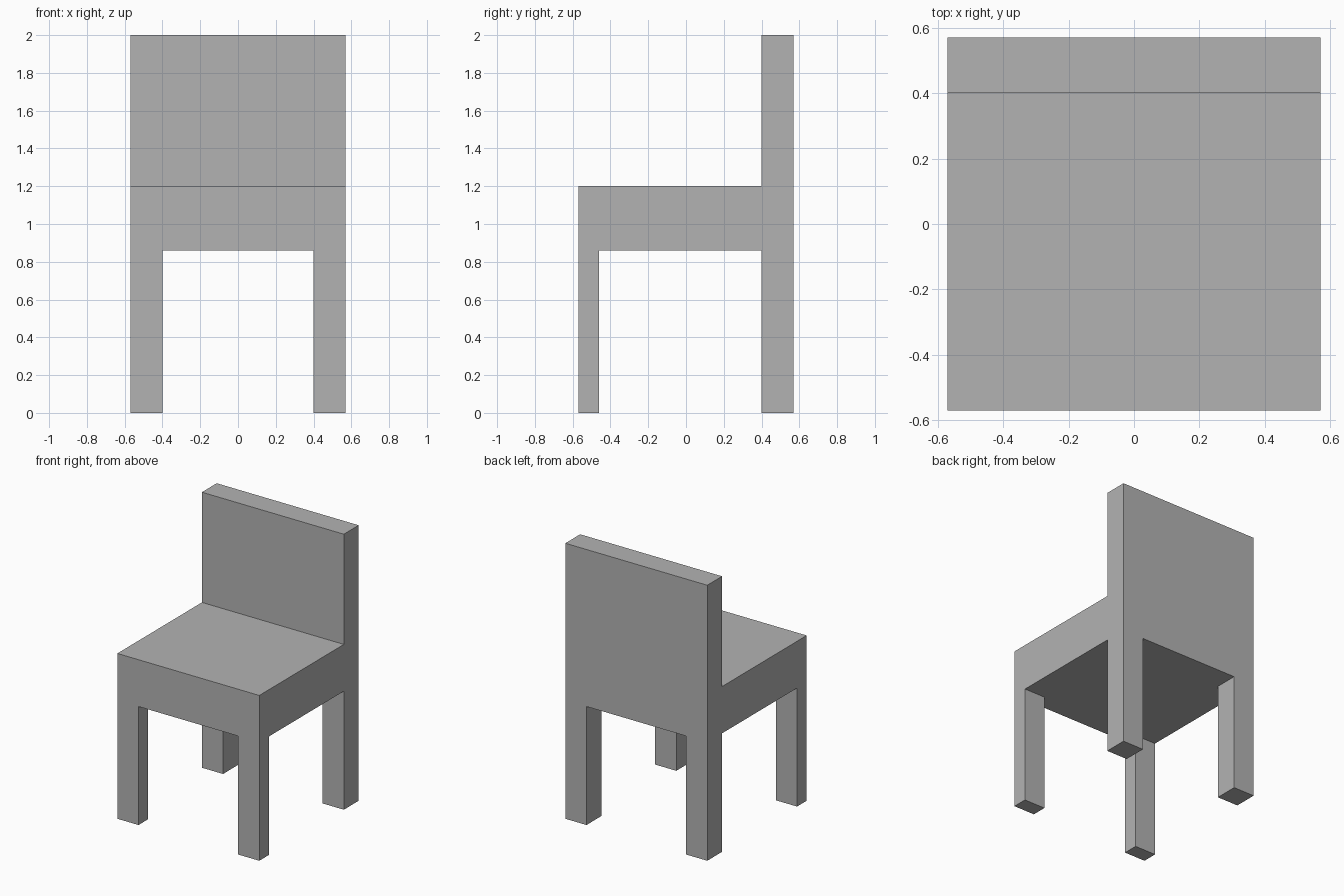
import bpy
import bmesh

cube = bpy.data.objects.get("Cube")
if cube:
    bpy.data.objects.remove(cube, do_unlink=True)

# Plan lines across the chair, and the main heights
X = (-0.57, -0.40, 0.40, 0.57)
Y = (-0.57, -0.46, 0.40, 0.57)
SEAT_BOTTOM, SEAT_TOP, BACK_TOP = 0.86, 1.2, 2.0

grey = bpy.data.materials.new("mid grey")
grey.use_nodes = True
colour = (0.45, 0.45, 0.45, 1)
grey.diffuse_color = colour
grey.node_tree.nodes["Principled BSDF"].inputs["Base Color"].default_value = colour

bm = bmesh.new()


def extrude(faces, z):
    """Pull a group of faces to height z, leaving no face inside the solid."""
    result = bmesh.ops.extrude_face_region(bm, geom=faces)["geom"]
    for v in result:
        if isinstance(v, bmesh.types.BMVert):
            v.co.z = z
    bmesh.ops.delete(bm, geom=[f for f in faces if f.is_valid], context="FACES_ONLY")
    return [f for f in result if isinstance(f, bmesh.types.BMFace)]


def select(z, test):
    """Level faces at height z whose centre passes the test."""
    found = []
    for f in bm.faces:
        c = f.calc_center_median()
        if all(abs(v.co.z - z) < 0.001 for v in f.verts) and test(c):
            found.append(f)
    return found


# Seat: plan grid for its underside, with a matching grid on top
for level in (SEAT_BOTTOM, SEAT_TOP):
    verts = [[bm.verts.new((x, y, level)) for x in X] for y in Y]
    for j in range(3):
        for i in range(3):
            bm.faces.new((verts[j][i], verts[j][i + 1],
                          verts[j + 1][i + 1], verts[j + 1][i]))
rim = [e for e in bm.edges if e.is_boundary]
bmesh.ops.bridge_loops(bm, edges=rim)

# Legs: each corner of the underside pulled down to the floor
for sx in (-1, 1):
    for front in (True, False):
        corner = select(SEAT_BOTTOM, lambda c: c.x * sx > X[2]
                        and (c.y < Y[1] if front else c.y > Y[2]))
        extrude(corner, 0)

# Backrest: rear strip of the seat top pulled up
extrude(select(SEAT_TOP, lambda c: c.y > Y[2]), BACK_TOP)

# Merge level faces into clean flat panels
bmesh.ops.recalc_face_normals(bm, faces=bm.faces[:])
bmesh.ops.dissolve_limit(bm, angle_limit=0.01, verts=bm.verts[:], edges=bm.edges[:])

mesh = bpy.data.meshes.new("chair")
bm.to_mesh(mesh)
bm.free()
mesh.materials.append(grey)
chair = bpy.data.objects.new("chair", mesh)
bpy.context.collection.objects.link(chair)
